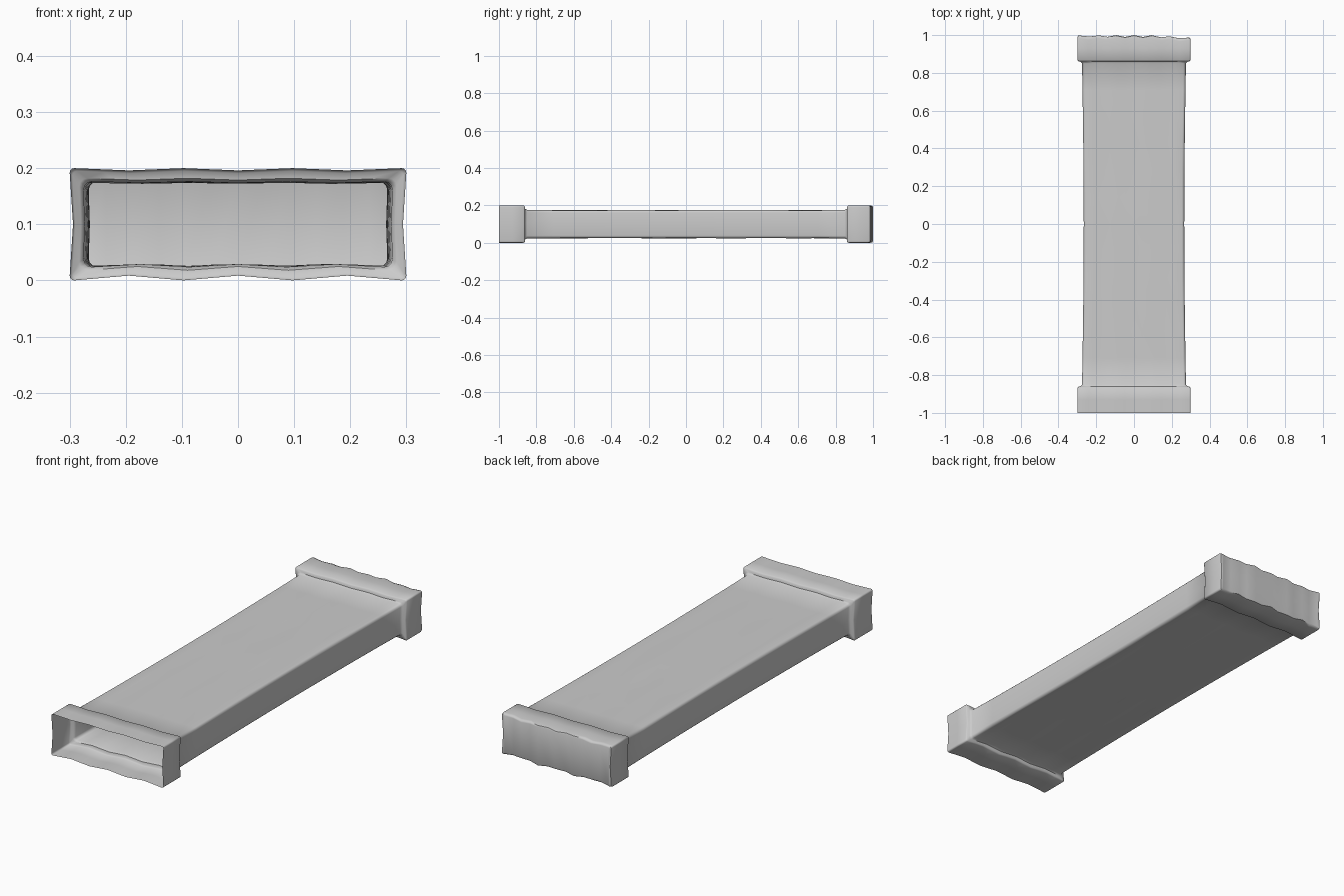
import bpy
import bmesh
import math
import random

cube = bpy.data.objects.get("Cube")
if cube:
    bpy.data.objects.remove(cube, do_unlink=True)

random.seed(4)
ACROSS = 12      # segments along the wide walls
CORNER = 3       # segments per rounded corner
MID_Z = 0.1

grey = bpy.data.materials.new("plain_grey")
grey.use_nodes = True
colour = (0.6, 0.6, 0.6, 1)
grey.diffuse_color = colour
grey.node_tree.nodes["Principled BSDF"].inputs["Base Color"].default_value = colour


def ripple(t):
    """Zero at the corners, dipping three times across the width."""
    return 0.5 - 0.5 * math.cos(t * 6 * math.pi)


def section(w, h, r, wave, pinch, noise):
    """Rounded rectangle in x and z with rippled walls, from the lower left."""
    def wall(sign):
        pts = []
        for i in range(ACROSS + 1):
            t = i / ACROSS
            dent = wave * ripple(t) * (1.7 if sign < 0 else 0.8)
            pts.append((-(w - r) + 2 * (w - r) * t,
                        sign * (h - dent + random.uniform(-noise, noise))))
        return pts

    def corner(sx, sz, start):
        return [(sx * (w - r) + r * math.cos(a), sz * (h - r) + r * math.sin(a))
                for a in (start + math.pi / 2 * k / CORNER for k in range(1, CORNER))]

    pts = wall(-1) + corner(1, -1, -math.pi / 2)
    pts += [(w, -(h - r)), (w - pinch, 0), (w, h - r)] + corner(1, 1, 0)
    pts += wall(1)[::-1] + corner(-1, 1, math.pi / 2)
    pts += [(-w, h - r), (-w + pinch, 0), (-w, -(h - r))] + corner(-1, -1, math.pi)
    return pts


def cap_y(x):
    """Gently uneven closed end, falling away towards the left side."""
    return 0.005 * math.cos(x * 20 * math.pi) - 0.005 - 0.012 * max(0, x - 0.1) / 0.2


# Stations along the length: y, half width, half height, radius, wave, pinch, noise
collar = (0.3, 0.1, 0.008, 0.005, 0.006, 0)
stations = [(-1,) + collar, (-0.93,) + collar, (-0.868,) + collar,
            (-0.862, 0.295, 0.095, 0.008, 0.005, 0.005, 0),
            (-0.86, 0.283, 0.082, 0.014, 0.004, 0.003, 0),
            (-0.85, 0.275, 0.076, 0.014, 0.003, 0.002, 0)]
for k in range(1, 12):
    y = -0.85 + 1.7 * k / 12
    narrow = 0.009 * math.cos(y / 0.85 * math.pi / 2)
    stations.append((y, 0.275 - narrow, 0.075, 0.014, 0.002, 0.002, 0.0015))
stations += [(-s[0],) + s[1:] for s in stations[5:0:-1]]
stations += [(0.985,) + collar, (0.997, 0.297, 0.097, 0.008, 0.005, 0.006, 0),
             (1.0, 0.29, 0.09, 0.008, 0.005, 0.005, 0)]

# Hollow duct: skin consecutive sections, leaving the front open
bm = bmesh.new()
rings = []
for y, *shape in stations:
    rings.append([bm.verts.new((x, y + (cap_y(x) if y > 0.95 else 0), MID_Z + z))
                  for x, z in section(*shape)])
count = len(rings[0])
for a, b in zip(rings, rings[1:]):
    for i in range(count):
        j = (i + 1) % count
        bm.faces.new((a[i], a[j], b[j], b[i]))

# Closed rear end, in upright strips joining the bottom wall to the top wall
end = rings[-1]
top = ACROSS + 2 * CORNER + 2    # index of the upper right end of the top wall
for i in range(ACROSS):
    bm.faces.new((end[i], end[i + 1], end[top + ACROSS - i - 1], end[top + ACROSS - i]))
bm.faces.new(end[ACROSS:top + 1])
bm.faces.new(end[top + ACROSS:] + end[:1])
bmesh.ops.recalc_face_normals(bm, faces=bm.faces)

mesh = bpy.data.meshes.new("hollow_duct")
bm.to_mesh(mesh)
bm.free()
mesh.materials.append(grey)
duct = bpy.data.objects.new("hollow_duct", mesh)
bpy.context.collection.objects.link(duct)
bpy.context.view_layer.objects.active = duct
duct.select_set(True)
bpy.ops.object.shade_smooth_by_angle(angle=math.radians(50))
